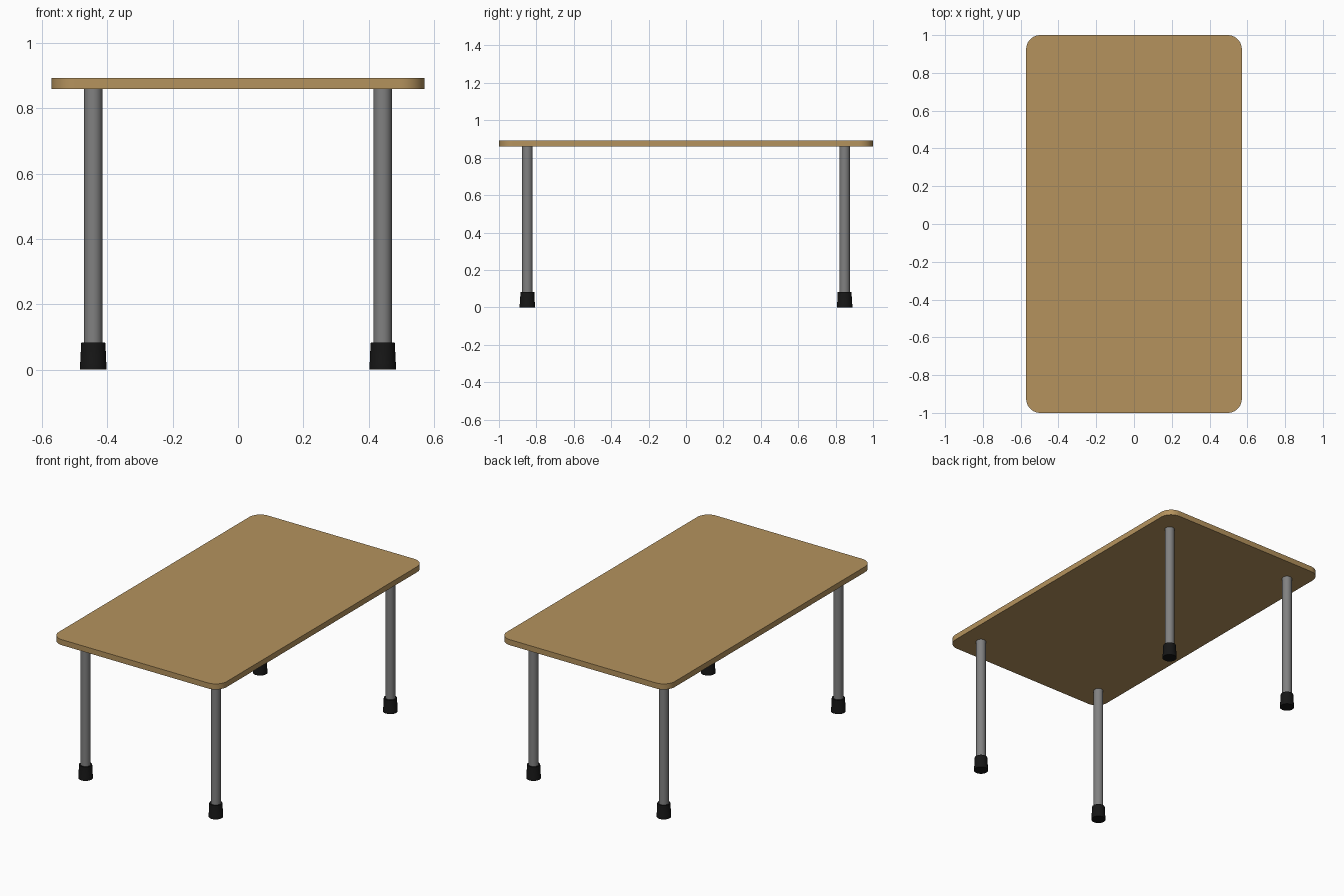
import bpy, bmesh
from math import radians, sin, cos, pi

if "Cube" in bpy.data.objects:
    bpy.data.objects.remove(bpy.data.objects["Cube"])

LEG_X, LEG_Y = 0.443, 0.848
UNDERSIDE, TOP = 0.859, 0.893


def material(name, rgb):
    m = bpy.data.materials.new(name)
    m.diffuse_color = (*rgb, 1)
    m.use_nodes = True
    m.node_tree.nodes["Principled BSDF"].inputs["Base Color"].default_value = m.diffuse_color
    return m


def finish(name, bm, mat=None):
    bmesh.ops.recalc_face_normals(bm, faces=bm.faces)
    me = bpy.data.meshes.new(name)
    bm.to_mesh(me)
    bm.free()
    ob = bpy.data.objects.new(name, me)
    bpy.context.collection.objects.link(ob)
    if mat:
        me.materials.append(mat)
    bpy.ops.object.select_all(action='DESELECT')
    ob.select_set(True)
    bpy.context.view_layer.objects.active = ob
    bpy.ops.object.shade_smooth_by_angle(angle=radians(30))
    return ob


def turned(name, profile, x, y, mat=None, sides=32):
    """Closed solid of revolution from (radius, z) points."""
    bm = bmesh.new()
    rings = [[bm.verts.new((x + r * cos(2 * pi * i / sides),
                            y + r * sin(2 * pi * i / sides), z))
              for i in range(sides)] for r, z in profile]
    for a, b in zip(rings, rings[1:]):
        for i in range(sides):
            j = (i + 1) % sides
            bm.faces.new((a[i], a[j], b[j], b[i]))
    bm.faces.new(rings[0])
    bm.faces.new(rings[-1])
    return finish(name, bm, mat)


wood = material("wood", (0.46, 0.29, 0.11))
rubber = material("black_rubber", (0.008, 0.008, 0.008))
metal = material("grey_metal", (0.22, 0.22, 0.22))

# Tabletop: slab with rounded corners
bm = bmesh.new()
bmesh.ops.create_cube(bm, size=1)
for v in bm.verts:
    v.co = (v.co.x * 1.142, v.co.y * 2, TOP if v.co.z > 0 else UNDERSIDE)
corners = [e for e in bm.edges if abs(e.verts[0].co.z - e.verts[1].co.z) > 0.01]
bmesh.ops.bevel(bm, geom=corners, offset=0.075, segments=10, profile=0.5,
                affect='EDGES')
finish("tabletop", bm, wood)

# Legs with flared rubber feet
for side, sx in (("left", -1), ("right", 1)):
    for end, sy in (("front", -1), ("back", 1)):
        x, y = sx * LEG_X, sy * LEG_Y
        turned(f"{end}_{side}_leg", [(0.028, 0.04), (0.028, UNDERSIDE)],
               x, y, metal)
        turned(f"{end}_{side}_foot",
               [(0.041, 0), (0.041, 0.018), (0.0395, 0.024),
                (0.0375, 0.075), (0.0365, 0.083)], x, y, rubber)
